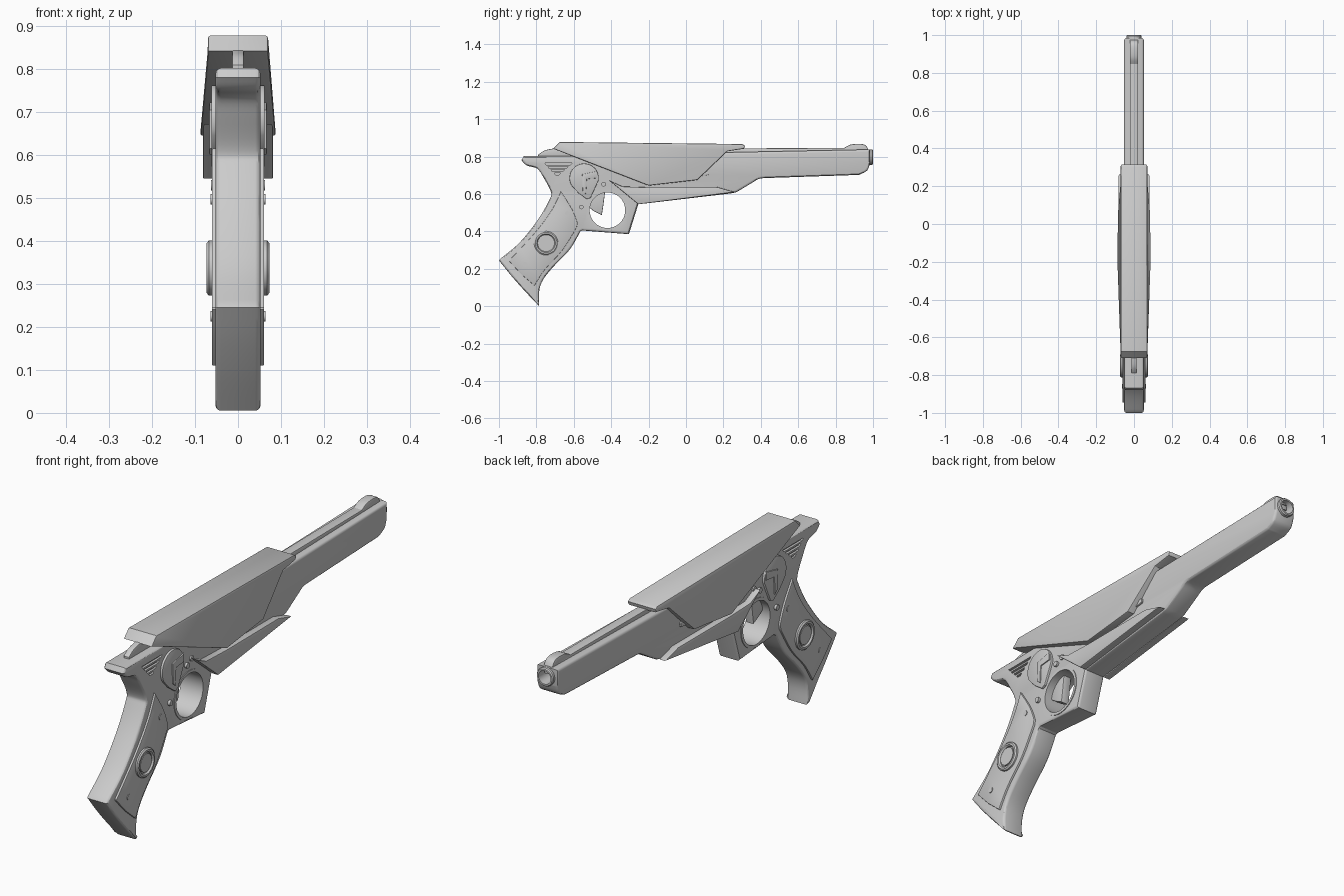
import bpy, bmesh, math

if "Cube" in bpy.data.objects:
    bpy.data.objects.remove(bpy.data.objects["Cube"])


def finish(name, bm, angle=30):
    bmesh.ops.remove_doubles(bm, verts=bm.verts, dist=1e-5)
    bmesh.ops.recalc_face_normals(bm, faces=bm.faces)
    me = bpy.data.meshes.new(name)
    bm.to_mesh(me)
    bm.free()
    ob = bpy.data.objects.new(name, me)
    bpy.context.collection.objects.link(ob)
    smooth(ob, angle)
    return ob


def smooth(ob, angle=30):
    bpy.ops.object.select_all(action='DESELECT')
    ob.select_set(True)
    bpy.context.view_layer.objects.active = ob
    bpy.ops.object.shade_smooth_by_angle(angle=math.radians(angle))


def curve(pts, n=5):
    """Catmull-Rom curve through side-view points."""
    p = [pts[0]] + list(pts) + [pts[-1]]
    out = []
    for i in range(1, len(p) - 2):
        a, b, c, d = p[i - 1:i + 3]
        for k in range(n):
            t = k / n
            out.append(tuple(0.5 * (2 * b[j] + (c[j] - a[j]) * t
                       + (2 * a[j] - 5 * b[j] + 4 * c[j] - d[j]) * t * t
                       + (3 * b[j] - a[j] - 3 * c[j] + d[j]) * t ** 3) for j in (0, 1)))
    return out + [tuple(pts[-1])]


def prism(name, pts, x0, x1, bevel=0.0, segs=2, flare=None):
    """Extrude a (y, z) outline along x and round the rims of both caps."""
    bm = bmesh.new()
    a = [bm.verts.new((x0, y, z)) for y, z in pts]
    b = [bm.verts.new((x1, y, z)) for y, z in pts]
    bm.faces.new(a)
    bm.faces.new(b[::-1])
    for i in range(len(pts)):
        j = (i + 1) % len(pts)
        bm.faces.new((a[i], b[i], b[j], a[j]))
    bmesh.ops.recalc_face_normals(bm, faces=bm.faces)
    if flare:
        for v in bm.verts:
            v.co.x *= flare(v.co.z)
    if bevel:
        rim = [e for e in bm.edges if (e.verts[0] in a) == (e.verts[1] in a)]
        bmesh.ops.bevel(bm, geom=rim, offset=bevel, segments=segs, profile=0.5,
                        affect='EDGES', clamp_overlap=False)
    return finish(name, bm)


def lathe(name, prof, axis, y, z, n=48):
    """Revolve a closed (radius, height) loop about x or y."""
    bm = bmesh.new()
    rings = []
    for r, h in prof:
        ring = []
        for k in range(n):
            t = 2 * math.pi * k / n
            u, w = r * math.cos(t), r * math.sin(t)
            ring.append(bm.verts.new((h, y + u, z + w) if axis == 'X' else (u, y + h, z + w)))
        rings.append(ring)
    for i in range(len(rings)):
        p, q = rings[i], rings[(i + 1) % len(rings)]
        if prof[i][0] == 0 and prof[(i + 1) % len(rings)][0] == 0:
            continue
        for k in range(n):
            m = (k + 1) % n
            bm.faces.new((p[k], p[m], q[m], q[k]))
    return finish(name, bm)


def disc(name, r, h0, h1, axis, y, z, n=48):
    return lathe(name, [(0, h0), (r, h0), (r, h1), (0, h1)], axis, y, z, n)


def cut(ob, cutter):
    cutter.hide_render = True
    m = ob.modifiers.new("cut", 'BOOLEAN')
    m.operation, m.solver, m.object = 'DIFFERENCE', 'EXACT', cutter
    bpy.ops.object.select_all(action='DESELECT')
    bpy.context.view_layer.objects.active = ob
    bpy.ops.object.modifier_apply(modifier=m.name)
    bpy.data.objects.remove(cutter)


# Body: frame, barrel shroud and grip in one outline
outline = [(-.868, .802), (-.6, .802), (.2, .822), (.985, .838)]
outline += curve([(.985, .765), (.968, .725), (.925, .702)])
outline += curve([(.42, .685), (.39, .681), (.365, .667)], 3)
outline += [(.27, .61), (.24, .603), (-.255, .545), (-.305, .385), (-.555, .405)]
outline += curve([(-.565, .40), (-.62, .305), (-.71, .21), (-.765, .14), (-.785, .08), (-.785, .005)])
outline += curve([(-.79, .005), (-.87, .09), (-.94, .17), (-1.0, .245)])
outline += curve([(-.995, .252), (-.89, .34), (-.79, .465), (-.73, .57), (-.722, .61),
                  (-.76, .685), (-.795, .735), (-.85, .752), (-.88, .78)])
body = prism("body", outline, -.052, .052, .012, 3)

# Trigger opening, bore and side vents
cut(body, disc("guard_cutter", .102, -.2, .2, 'X', -.42, .513))
cut(body, disc("bore_cutter", .03, -.12, .1, 'Y', .985, .797))
for i, (y0, y1) in enumerate([(-.755, -.61), (-.74, -.63), (-.722, -.65), (-.705, -.67)]):
    z = .765 - i * .0175
    for s in (-1, 1):
        cut(body, prism("vent_cutter", [(y0, z), (y1, z), (y1 - .008, z - .01), (y0 + .008, z - .01)],
                        s * .042, s * .07))
smooth(body)

# Trigger guard ring and trigger
lathe("guard_ring", [(.108, -.055), (.108, .055), (.095, .055), (.095, -.055)], 'X', -.42, .513, 64)
prism("trigger", [(-.43, .63), (-.53, .60)] + curve([(-.52, .53), (-.49, .507), (-.45, .487)], 3)
      + [(-.443, .53)], -.02, .02, .004)

# Muzzle ring
lathe("muzzle", [(.041, -.03), (.041, .01), (.037, .015), (.03, .015), (.03, -.03)], 'Y', .985, .797)

# Top cover, flaring towards its lower edge
prism("top_cover", [(-.675, .878), (.30, .867), (.315, .858), (.31, .842), (.22, .828), (.06, .675),
                    (-.20, .645), (-.71, .842)], -.07, .07, .006, 2,
      lambda z: 1 + max(0, .845 - z) * 1.3)

# Top rail and front sight
prism("top_rail", [(.15, .80), (.15, .843), (.90, .847), (.97, .84), (.97, .80)], -.022, .022, .004)
prism("front_sight", [(.84, .82)] + curve([(.845, .846), (.88, .864), (.93, .868), (.96, .86), (.975, .838)], 4)
      + [(.975, .82)], -.022, .022, .005)

# Hammer behind the cover
prism("hammer", [(-.79, .795)] + curve([(-.79, .81), (-.755, .833), (-.70, .845)], 4)
      + [(-.60, .845), (-.60, .795)], -.014, .014, .004)

# Side details, built on both sides
grip = curve([(-.67, .615), (-.61, .52), (-.58, .445)], 4)
grip += curve([(-.585, .42), (-.66, .30), (-.755, .195), (-.81, .11)], 4)
grip += curve([(-.88, .17), (-.945, .24)], 2) + curve([(-.945, .245), (-.81, .39), (-.72, .51), (-.67, .61)], 4)
drop = [(-.545 + .078 * math.cos(math.radians(t)), .685 + .078 * math.sin(math.radians(t)))
        for t in range(-10, 211, 10)] + [(-.575, .605), (-.53, .572), (-.51, .58)]
wing = [(-.41, .672), (-.34, .64), (-.19, .635), (.17, .636), (.262, .61), (-.255, .545)]
for s, side in ((-1, "left"), (1, "right")):
    prism("grip_panel_" + side, grip, s * .045, s * .061, .003)
    lathe("grip_button_ring_" + side, [(.064, s * .05), (.064, s * .068), (.058, s * .073),
          (.05, s * .073), (.045, s * .066), (.045, s * .05)], 'X', -.748, .337)
    disc("grip_button_" + side, .04, s * .05, s * .069, 'X', -.748, .337)
    for y, z, h in ((-.635, .497, .064), (-.86, .225, .064), (-.56, .53, .063),
                    (-.44, .652, .062), (-.405, .67, .058)):
        disc("screw_" + side, .012, s * .045, s * h, 'X', y, z, 20)
    prism("pivot_plate_" + side, drop, s * .045, s * .062, .003)
    prism("safety_lever_" + side, [(-.555, .705), (-.475, .722), (-.475, .685), (-.53, .68),
          (-.535, .60), (-.552, .615)], s * .055, s * .067, .002)
    prism("side_wing_" + side, wing, s * .05, s * .082, .004)
    prism("side_peg_" + side, curve([(.0, .70), (.01, .712), (.11, .722), (.12, .71),
          (.11, .70), (.01, .69)], 3), s * .045, s * .06, .002)
